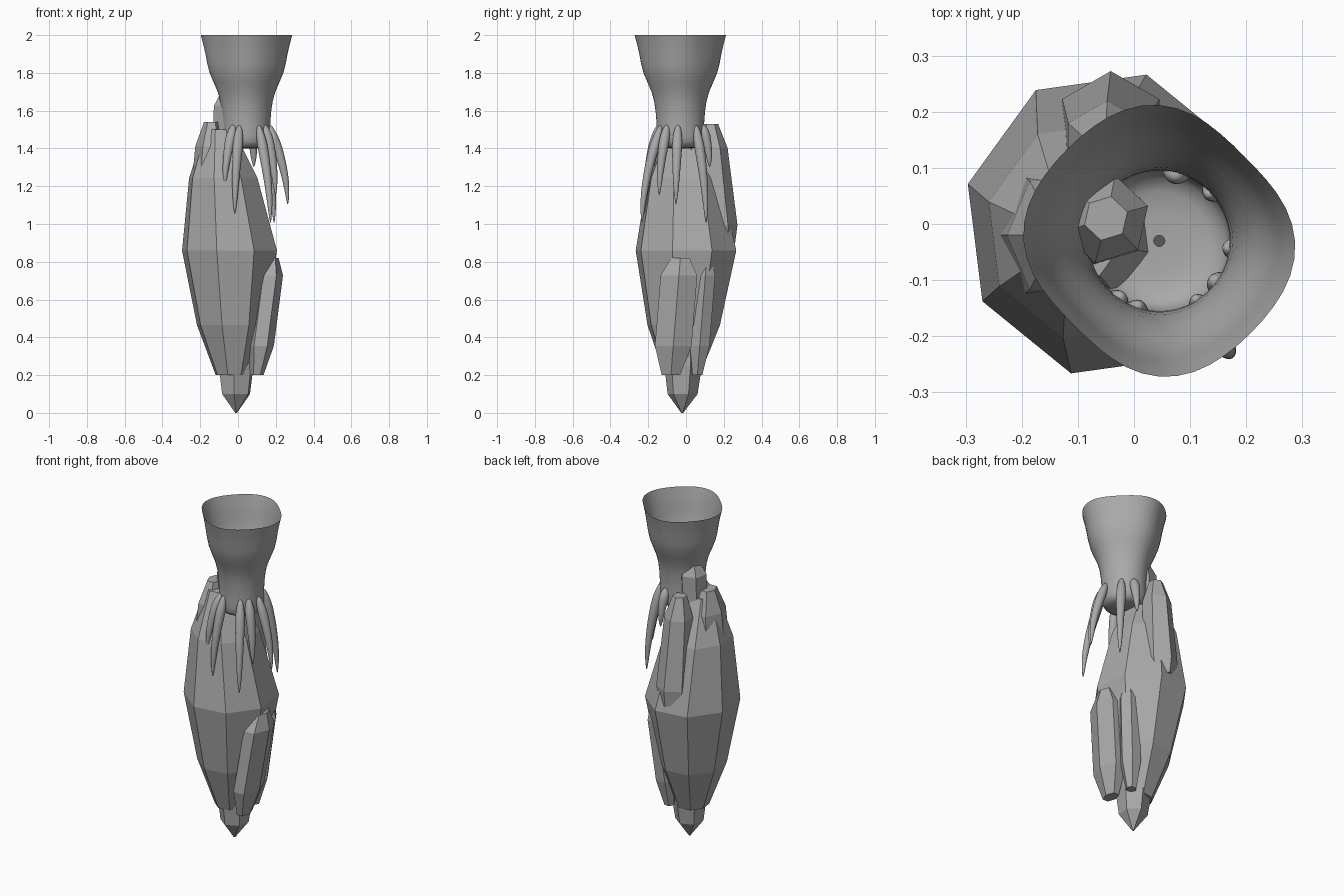
import bpy
import bmesh
from math import cos, sin, pi, radians
from mathutils import Vector

if "Cube" in bpy.data.objects:
    bpy.data.objects.remove(bpy.data.objects["Cube"])

grey = bpy.data.materials.new("stone grey")
grey.use_nodes = True
colour = (0.4, 0.4, 0.4, 1)
grey.diffuse_color = colour
grey.node_tree.nodes["Principled BSDF"].inputs["Base Color"].default_value = colour


def loft(name, rings, caps=True, smooth=0):
    """Skin a stack of equal-sized point rings; smooth is a subdivision level."""
    bm = bmesh.new()
    rows = [[bm.verts.new(point) for point in ring] for ring in rings]
    for lower, upper in zip(rows, rows[1:]):
        for i in range(len(lower)):
            bm.faces.new((lower[i - 1], lower[i], upper[i], upper[i - 1]))
    if caps:
        bm.faces.new(rows[0])
        bm.faces.new(rows[-1])
    bmesh.ops.recalc_face_normals(bm, faces=bm.faces)
    mesh = bpy.data.meshes.new(name)
    bm.to_mesh(mesh)
    bm.free()
    mesh.materials.append(grey)
    obj = bpy.data.objects.new(name, mesh)
    bpy.context.collection.objects.link(obj)
    if smooth:
        modifier = obj.modifiers.new("smooth surface", "SUBSURF")
        modifier.levels = modifier.render_levels = smooth
        mesh.shade_smooth()


def ring(centre, sides, turn, radius_at, depth=1):
    """Horizontal ring whose radius follows a rule of the angle."""
    points = []
    for i in range(sides):
        angle = turn + 2 * pi * i / sides
        radius = radius_at(angle)
        points.append(centre + Vector((radius * cos(angle), depth * radius * sin(angle), 0)))
    return points


def crystal(name, base, top, radius, profile, sides=6, turn=0, depth=1):
    """Faceted shard; the profile maps position along its axis to width."""
    base, top = Vector(base), Vector(top)
    rings = []
    for along, width in profile:
        centre = base.lerp(top, along)
        rings.append(ring(centre, sides, turn, lambda angle: radius * width, depth))
    loft(name, rings)


# Width profiles shared by the crystals
widening = [(0, 0.35), (0.4, 0.72), (1, 1)]
narrowing = [(0, 1), (0.6, 0.72), (1, 0.3)]
tapering = [(0, 0.8), (0.15, 1), (0.8, 0.8), (1, 0.4)]
prism = [(0, 0.5), (0.25, 1), (0.85, 1), (1, 0.5)]
pointed = [(0, 1), (0.5, 1), (0.8, 0.8), (1, 0.05)]

# Main crystal, widest at its waist, and the point beneath it
waist = (-0.045, 0, 0.86)
crystal("main_crystal_lower", (-0.03, -0.02, 0.2), waist, 0.26, widening,
        sides=8, turn=pi / 6, depth=1.06)
crystal("main_crystal_upper", waist, (-0.1, -0.02, 1.5), 0.26, narrowing,
        sides=8, turn=pi / 6, depth=1.06)
crystal("bottom_point", (-0.01, -0.01, 0.5), (-0.01, -0.02, 0), 0.1, pointed, turn=0.4)

# Crystals rising above the shoulder
crystal("tall_spire", (-0.06, 0, 1.2), (-0.05, 0.01, 1.7), 0.08, prism, turn=0.3)
crystal("side_spire", (-0.17, -0.02, 0.9), (-0.14, -0.02, 1.54), 0.1, tapering, depth=1.4)
crystal("back_spire", (-0.04, 0.18, 0.9), (-0.05, 0.13, 1.53), 0.1, tapering, turn=pi / 6)

# Crystals hugging the lower left side
crystal("lower_front_shard", (0.1, -0.08, 0.2), (0.18, -0.03, 0.82), 0.07, prism, depth=1.6)
crystal("lower_back_shard", (0.07, 0.06, 0.2), (0.13, 0.11, 0.82), 0.06, prism)

# Flared funnel: a wavy rim that settles into a round, closed neck
axis = Vector((0.045, -0.03, 0))
funnel_profile = [(2, 0.235), (1.9, 0.21), (1.8, 0.2), (1.7, 0.145), (1.6, 0.13),
                  (1.5, 0.125), (1.43, 0.13), (1.4, 0.1), (1.4, 0.01)]
funnel_rings = []
for height, size in funnel_profile:
    wave = min(1, max(0, 2 * (height - 1.5)))

    def wavy(angle):
        lobes = 0.05 * cos(4 * angle) - 0.04 * sin(2 * angle)
        return size * (1 + wave * lobes)

    funnel_rings.append(ring(axis + Vector((0, 0, height)), 24, 0, wavy))
loft("funnel", funnel_rings, caps=False, smooth=1)


def root(name, degrees, reach, tip):
    """Tapered root that swells out of the neck, bows outward and droops to its tip."""
    angle = radians(degrees)
    steps = 6
    rings = []
    for i in range(steps + 1):
        t = i / steps
        out = 0.12 + (reach - 0.12) * sin(t * pi / 2)
        centre = axis + Vector((out * cos(angle), out * sin(angle), 1.53 + (tip - 1.53) * t))
        thickness = 0.036 * min(1, 0.3 + 4 * t) * (1 - t) ** 0.6 + 0.003
        rings.append(ring(centre, 6, angle, lambda angle: thickness))
    loft(name, rings, smooth=2)


# Roots around the neck: direction, reach and tip height
root("front_left_root", -58, 0.24, 1)
root("left_root", -6, 0.22, 1.1)
root("front_root", -108, 0.2, 1.05)
root("back_left_root", 43, 0.2, 1)
root("front_right_root", -125, 0.2, 1.2)
root("short_root", -36, 0.19, 1.15)
root("back_root", 76, 0.16, 1.3)
